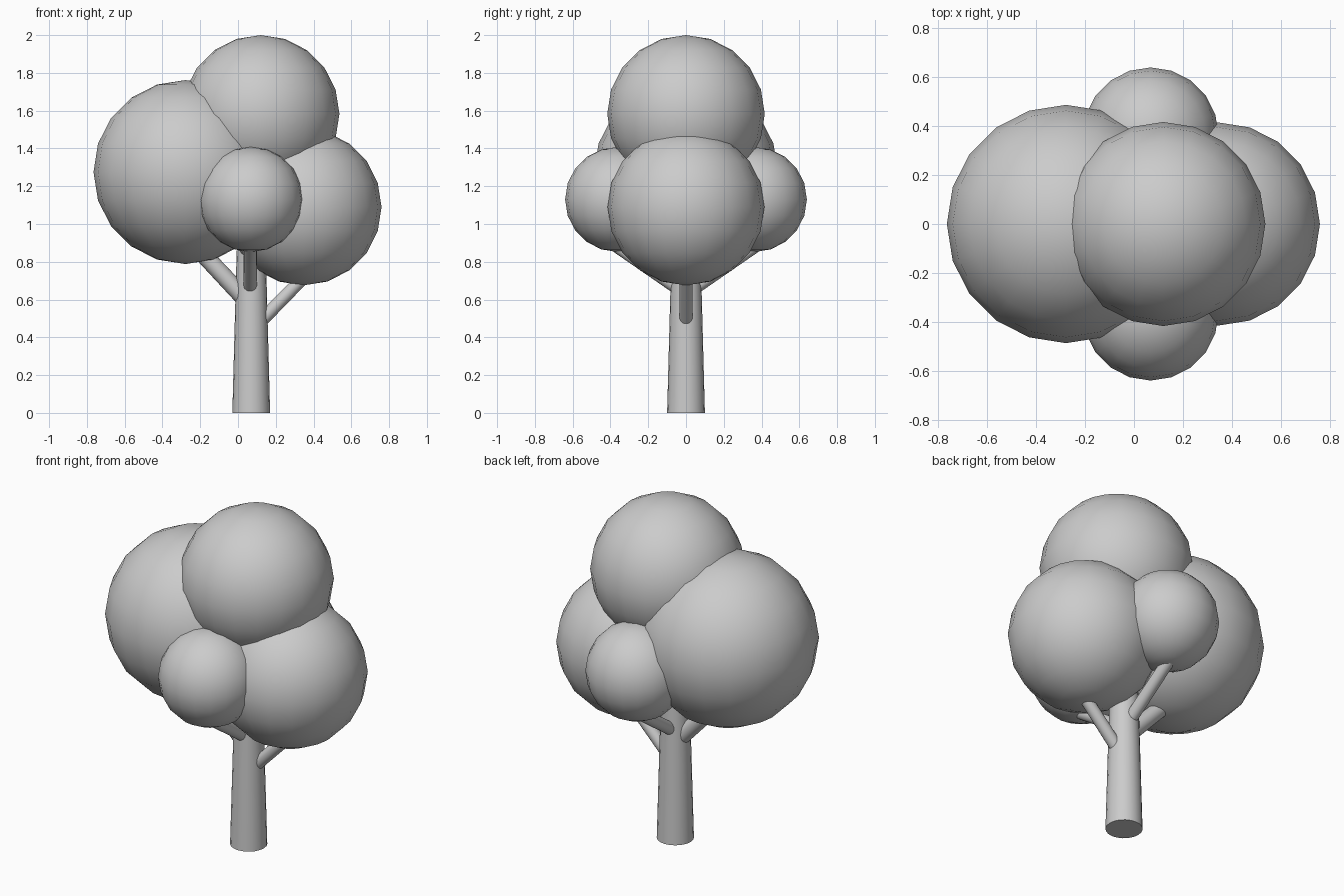
import bpy
from mathutils import Vector

if "Cube" in bpy.data.objects:
    bpy.data.objects.remove(bpy.data.objects["Cube"])


def finish(name):
    bpy.context.object.name = name
    bpy.ops.object.shade_smooth_by_angle()


def limb(name, start, end, r1, r2):
    """Tapered round limb between two points."""
    a, b = Vector(start), Vector(end)
    d = b - a
    bpy.ops.mesh.primitive_cone_add(vertices=20, radius1=r1, radius2=r2, depth=d.length,
                                    location=(a + b) / 2,
                                    rotation=d.to_track_quat('Z', 'Y').to_euler())
    finish(name)


def foliage(name, centre, r):
    """Coarse, smooth-shaded leaf ball."""
    bpy.ops.mesh.primitive_uv_sphere_add(segments=20, ring_count=10, radius=r, location=centre)
    finish(name)


# Trunk
limb("trunk", (0.07, 0, 0), (0.07, 0, 0.86), 0.10, 0.077)

# Side branches
limb("branch_left", (0.06, 0, 0.58), (-0.26, 0, 0.92), 0.048, 0.045)
limb("branch_right", (0.08, 0, 0.445), (0.36, 0, 0.73), 0.036, 0.034)

# Main leaf balls
foliage("foliage_left", (-0.278, 0, 1.275), 0.487)
foliage("foliage_right", (0.345, 0, 1.09), 0.415)
foliage("foliage_top", (0.12, 0, 1.583), 0.417)

# Front and back branches with their small leaf balls
for side, s in (("front", -1), ("back", 1)):
    limb("branch_" + side, (0.065, s * 0.02, 0.645), (0.065, s * 0.40, 0.905), 0.036, 0.034)
    foliage("foliage_" + side, (0.068, s * 0.362, 1.13), 0.278)
